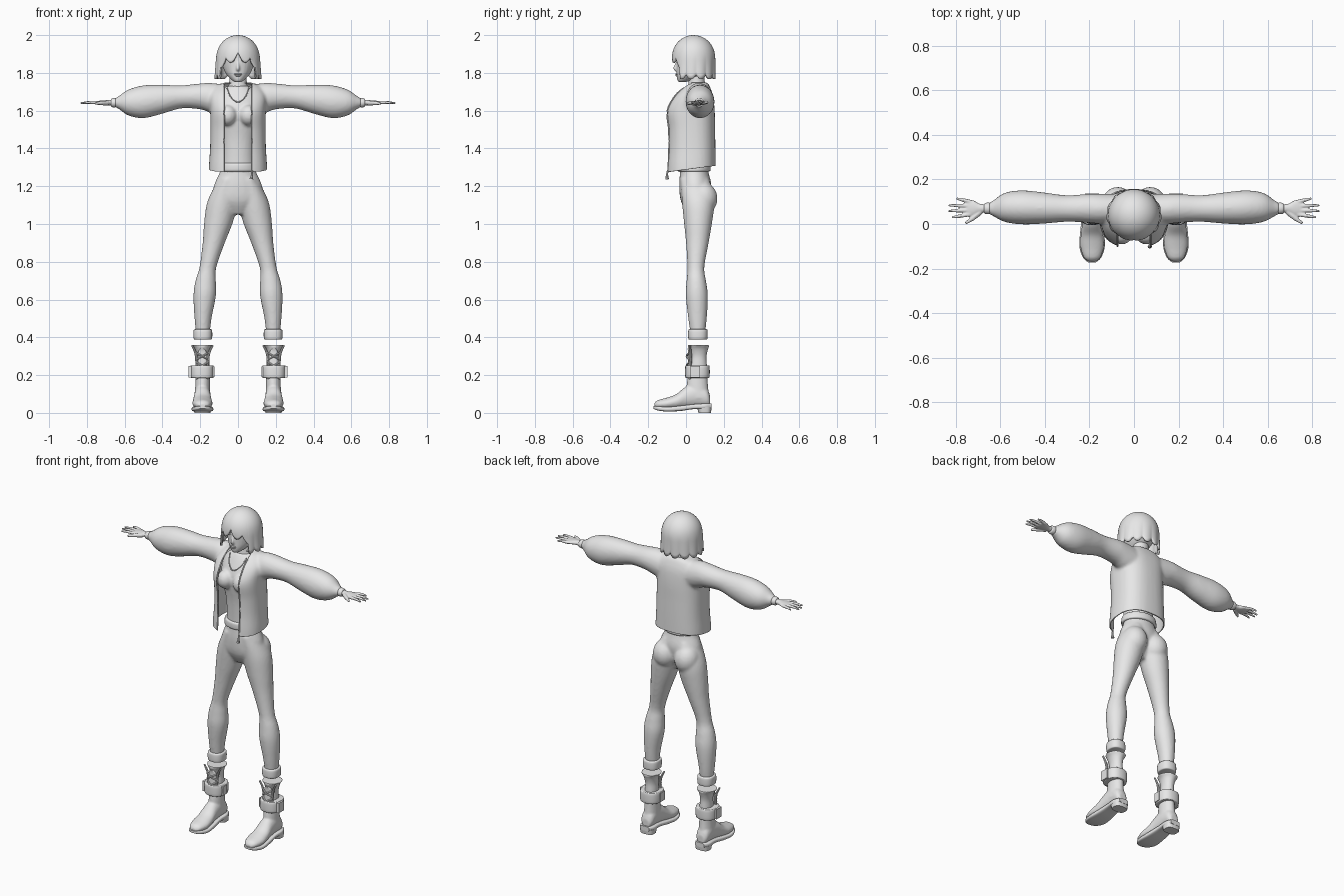
import bpy, bmesh, math
from mathutils import Vector, Matrix

if "Cube" in bpy.data.objects:
    bpy.data.objects.remove(bpy.data.objects["Cube"])

grey = bpy.data.materials.new("plain_grey")
grey.use_nodes = True
grey.diffuse_color = (.8, .8, .8, 1)
grey.node_tree.nodes["Principled BSDF"].inputs["Base Color"].default_value = (.8, .8, .8, 1)


def spline(a, b, c, d, f):
    return tuple(.5 * (2 * q + (r - p) * f + (2 * p - 5 * q + 4 * r - s) * f * f
                       + (3 * q - p - 3 * r + s) * f ** 3) for p, q, r, s in zip(a, b, c, d))


def smooth_rows(rows, steps):
    """Fill in a smooth curve through the given rows."""
    out = []
    for i in range(len(rows) - 1):
        a, d = rows[max(i - 1, 0)], rows[min(i + 2, len(rows) - 1)]
        out += [spline(a, rows[i], rows[i + 1], d, k / steps) for k in range(steps)]
    return out + [rows[-1]]


def loft(bm, rows, axis="z", power=2.0, sides=28, steps=4, flip=1):
    """Closed skin through rounded sections; row = position, low/high, low/high."""
    rings = []
    for t, u0, u1, v0, v1 in smooth_rows(rows, steps):
        ring = []
        for k in range(sides):
            a = math.tau * k / sides
            c, s = math.cos(a), math.sin(a)
            u = (u0 + u1) / 2 + (u1 - u0) / 2 * math.copysign(abs(c) ** (2 / power), c)
            v = (v0 + v1) / 2 + (v1 - v0) / 2 * math.copysign(abs(s) ** (2 / power), s)
            co = {"z": (u, v, t), "x": (t * flip, u, v), "y": (u, t, v)}[axis]
            ring.append(bm.verts.new(co))
        rings.append(ring)
    for lo, hi in zip(rings, rings[1:]):
        for k in range(sides):
            j = (k + 1) % sides
            bm.faces.new((lo[k], lo[j], hi[j], hi[k]))
    bm.faces.new(rings[0])
    bm.faces.new(rings[-1])


def upright(rows):
    """Centred sections: height, half width, front, back."""
    return [(z, -w, w, f, b) for z, w, f, b in rows]


def ball(bm, centre, radii):
    m = Matrix.Translation(centre) @ Matrix.Diagonal((*radii, 1))
    bmesh.ops.create_uvsphere(bm, u_segments=20, v_segments=12, radius=1, matrix=m)


def box(bm, centre, size):
    m = Matrix.Translation(centre) @ Matrix.Diagonal((*size, 1))
    bmesh.ops.create_cube(bm, size=1, matrix=m)


def tube(bm, points, radii, sides=8, steps=4):
    """Round tube along a smooth path with one radius per point."""
    rows = smooth_rows([(*p, r) for p, r in zip(points, radii)], steps)
    path = [Vector(r[:3]) for r in rows]
    rings = []
    for i, p in enumerate(path):
        d = path[min(i + 1, len(path) - 1)] - path[max(i - 1, 0)]
        m = d.to_track_quat("Z", "Y").to_matrix()
        rings.append([bm.verts.new(p + m @ Vector((math.cos(math.tau * k / sides),
                      math.sin(math.tau * k / sides), 0)) * rows[i][3]) for k in range(sides)])
    for lo, hi in zip(rings, rings[1:]):
        for k in range(sides):
            j = (k + 1) % sides
            bm.faces.new((lo[k], lo[j], hi[j], hi[k]))
    bm.faces.new(rings[0])
    bm.faces.new(rings[-1])


def mirror(bm):
    new = bmesh.ops.duplicate(bm, geom=bm.verts[:] + bm.edges[:] + bm.faces[:])["geom"]
    for v in new:
        if isinstance(v, bmesh.types.BMVert):
            v.co.x *= -1


def finish(bm, name, both=False, voxel=0, relax=5, shell=0, cut=None):
    """Turn the bmesh into an object, optionally fused, trimmed and thickened."""
    if both:
        mirror(bm)
    bmesh.ops.recalc_face_normals(bm, faces=bm.faces[:])
    mesh = bpy.data.meshes.new(name)
    bm.to_mesh(mesh)
    bm.free()
    ob = bpy.data.objects.new(name, mesh)
    bpy.context.collection.objects.link(ob)
    if voxel:
        mod = ob.modifiers.new("fuse", "REMESH")
        mod.mode, mod.voxel_size = "VOXEL", voxel
        mod = ob.modifiers.new("relax", "SMOOTH")
        mod.iterations = relax
        graph = bpy.context.evaluated_depsgraph_get()
        fused = bpy.data.meshes.new_from_object(ob.evaluated_get(graph))
        ob.modifiers.clear()
        ob.data = fused
        fused.name = name
    if cut:
        trim = bmesh.new()
        trim.from_mesh(ob.data)
        cut(trim)
        trim.to_mesh(ob.data)
        trim.free()
    if shell:
        mod = ob.modifiers.new("thickness", "SOLIDIFY")
        mod.thickness, mod.offset = shell, -1
    ob.data.materials.clear()
    ob.data.materials.append(grey)
    bpy.ops.object.select_all(action="DESELECT")
    ob.select_set(True)
    bpy.context.view_layer.objects.active = ob
    bpy.ops.object.shade_smooth_by_angle(angle=math.radians(40))
    return ob


# Trousers: legs, hips and seat fused together
bm = bmesh.new()
loft(bm, [(.41, .15, .222, .025, .1), (.5, .14, .23, .012, .11), (.62, .117, .236, -.001, .116),
          (.7, .117, .225, .003, .106), (.77, .115, .204, .008, .097), (.9, .07, .187, 0, .12),
          (1, .03, .18, -.01, .137), (1.1, .003, .167, -.02, .15), (1.17, 0, .14, -.025, .145),
          (1.24, 0, .1, -.03, .12)])
ball(bm, (.073, .09, 1.135), (.073, .077, .085))
mirror(bm)
loft(bm, upright([(1.05, .05, .01, .09), (1.12, .13, -.027, .12), (1.2, .128, -.036, .135),
                  (1.27, .098, -.032, .12), (1.3, .093, -.03, .115)]))
finish(bm, "trousers", voxel=.008)

# Shirt with bust, belt, neck
bm = bmesh.new()
ball(bm, (.055, -.042, 1.575), (.05, .05, .055))
mirror(bm)
loft(bm, upright([(1.27, .095, -.035, .115), (1.35, .088, -.036, .11), (1.45, .095, -.042, .12),
                  (1.55, .12, -.056, .13), (1.62, .125, -.052, .13), (1.69, .11, -.02, .12),
                  (1.73, .06, .005, .1)]))
finish(bm, "shirt", voxel=.008)
bm = bmesh.new()
loft(bm, upright([(1.278, .1, -.038, .122), (1.285, .106, -.046, .13), (1.315, .102, -.046, .128),
                  (1.323, .096, -.038, .12)]))
finish(bm, "belt")
bm = bmesh.new()
loft(bm, upright([(1.68, .075, 0, .115), (1.74, .048, .012, .1), (1.82, .045, .015, .1)]))
finish(bm, "neck")

# Jacket: body and balloon sleeves fused, then opened at hem and front
OPENING = .074


def open_jacket(bm):
    def slice_at(point, normal, clear=False):
        bmesh.ops.bisect_plane(bm, geom=bm.verts[:] + bm.edges[:] + bm.faces[:], plane_co=point,
                               plane_no=normal, clear_inner=clear)
    slice_at((0, -.1, 1.275), (0, -.13, 1), True)
    slice_at((OPENING, 0, 0), (1, 0, 0))
    slice_at((-OPENING, 0, 0), (1, 0, 0))
    slice_at((0, .03, 0), (0, 1, 0))
    front = [f for f in bm.faces if abs(f.calc_center_median().x) < OPENING
             and f.calc_center_median().y < .03]
    bmesh.ops.delete(bm, geom=front, context="FACES")


bm = bmesh.new()
loft(bm, upright([(1.2, .155, -.108, .157), (1.3, .154, -.105, .157), (1.4, .148, -.098, .156),
                  (1.5, .146, -.099, .154), (1.6, .147, -.107, .152), (1.68, .15, -.062, .143),
                  (1.73, .115, -.012, .125), (1.75, .065, .01, .112)]), power=2.5, sides=40)
for side in (1, -1):
    loft(bm, [(.08, 0, .135, 1.57, 1.74), (.15, 0, .136, 1.59, 1.747), (.2, .005, .136, 1.607, 1.744),
              (.3, .01, .129, 1.612, 1.734), (.4, .002, .141, 1.584, 1.737),
              (.5, -.002, .151, 1.56, 1.734), (.58, .009, .14, 1.574, 1.712),
              (.63, .034, .107, 1.608, 1.678), (.655, .047, .093, 1.62, 1.664)], "x", flip=side)
finish(bm, "jacket", voxel=.009, shell=.006, cut=open_jacket)

# Zip edges, pull and necklace
edge = [(1.275, -.095), (1.4, -.09), (1.5, -.091), (1.6, -.099), (1.68, -.057), (1.72, -.012)]
bm = bmesh.new()
tube(bm, [(OPENING, y, z) for z, y in edge], [.004] * len(edge))
finish(bm, "zip_edges", both=True)
bm = bmesh.new()
tube(bm, [(OPENING, -.097, 1.285), (OPENING, -.1, 1.26), (OPENING - .003, -.1, 1.238)], [.004, .006, .01])
finish(bm, "zip_pull")
bm = bmesh.new()
tube(bm, [(-.058, .005, 1.72), (-.04, -.03, 1.675), (0, -.05, 1.645), (.04, -.03, 1.675),
          (.058, .005, 1.72)], [.003] * 5)
finish(bm, "necklace")

# Head and facial features
bm = bmesh.new()
loft(bm, upright([(1.752, .018, -.04, .0), (1.765, .036, -.047, .05), (1.79, .06, -.05, .1),
                  (1.82, .076, -.05, .13), (1.87, .087, -.05, .14), (1.92, .085, -.046, .135),
                  (1.96, .06, -.015, .11), (1.975, .02, .02, .07)]))
tube(bm, [(0, -.045, 1.865), (0, -.054, 1.835), (0, -.057, 1.822), (0, -.047, 1.812)],
     [.005, .008, .01, .007])
finish(bm, "head", voxel=.005, relax=3)
bm = bmesh.new()
ball(bm, (.035, -.042, 1.862), (.017, .006, .007))
tube(bm, [(.015, -.05, 1.878), (.037, -.046, 1.887), (.06, -.03, 1.878)], [.002, .004, .002])
tube(bm, [(.016, -.047, 1.864), (.035, -.049, 1.872), (.055, -.036, 1.867)], [.002, .003, .002])
finish(bm, "eyes_and_brows", both=True)
bm = bmesh.new()
for z, w in ((1.793, .02), (1.786, .016)):
    ball(bm, (0, -.049, z), (w, .007, .005))
finish(bm, "lips")

# Bobbed hair: dome with parted fringe and scalloped locks
bm = bmesh.new()
cols, rows = 144, 18
grid = []
for i in range(cols):
    a = math.tau * i / cols
    turn = min(a, math.tau - a)
    lock = abs(math.sin(6.5 * (math.pi - turn)))
    if turn < .9:
        low = 1.91 - .05 * turn - .04 * abs(math.sin(turn * 5.2))
    else:
        low = 1.795 - .028 * lock ** .6
    line = []
    for j in range(rows + 1):
        z = 2 - (2 - low) * (j / rows) ** 1.7
        up = max(0, (z - 1.875) / .125)
        down = max(0, (1.9 - z) / .12)
        r = max(0, 1 - up ** 2.1) ** .5 + .04 * min(down, 1) * (lock - .2)
        flare = 1 + .05 * min(down, 1)
        line.append(bm.verts.new((.115 * r * flare * math.sin(a), .04 - .115 * r * math.cos(a), z)))
    grid.append(line)
for i in range(cols):
    a, b = grid[i], grid[(i + 1) % cols]
    for j in range(rows):
        bm.faces.new((a[j], a[j + 1], b[j + 1], b[j]))
bmesh.ops.remove_doubles(bm, verts=bm.verts[:], dist=.0001)
finish(bm, "hair", shell=.012)

# Hands with wrist bands
bm = bmesh.new()
loft(bm, [(.64, .05, .09, 1.625, 1.66), (.69, .05, .09, 1.628, 1.656), (.72, .036, .106, 1.63, 1.654),
          (.75, .034, .108, 1.632, 1.65), (.76, .045, .1, 1.636, 1.646)], "x")
for y, tip, reach in ((.1, .115, .798), (.081, .084, .832), (.062, .058, .835), (.043, .03, .818)):
    tube(bm, [(.735, y, 1.641), ((.735 + reach) / 2, (y + tip) / 2, 1.644), (reach, tip, 1.64)],
         [.0095, .0085, .005])
tube(bm, [(.69, .055, 1.64), (.725, .025, 1.64), (.757, .003, 1.637)], [.014, .011, .006])
finish(bm, "hands", both=True, voxel=.004, relax=2)
bm = bmesh.new()
loft(bm, [(.645, .05, .09, 1.624, 1.66), (.65, .044, .096, 1.617, 1.667),
          (.668, .046, .094, 1.619, 1.665), (.673, .052, .088, 1.625, 1.659)], "x")
finish(bm, "wrist_bands", both=True)

# Boots: foot and shaft fused, sole, heel
bm = bmesh.new()
loft(bm, [(-.168, .172, .205, .028, .05), (-.15, .15, .226, .022, .067), (-.1, .135, .241, .018, .081),
          (-.05, .138, .239, .02, .1), (0, .144, .233, .025, .14), (.06, .146, .23, .03, .16),
          (.11, .15, .226, .03, .13), (.128, .165, .21, .035, .09)], "y")
loft(bm, [(.08, .146, .231, .005, .124), (.15, .148, .226, .004, .116), (.25, .15, .222, .018, .111),
          (.3, .154, .221, .024, .109), (.34, .147, .232, .013, .118), (.36, .13, .248, .007, .126)])
finish(bm, "boots", both=True, voxel=.006, relax=3)
bm = bmesh.new()
loft(bm, [(-.173, .172, .205, .022, .036), (-.15, .147, .229, .013, .036), (-.1, .131, .245, .007, .032),
          (-.03, .135, .241, .01, .038), (.04, .143, .234, .02, .046), (.1, .142, .236, .02, .05),
          (.136, .157, .219, .022, .05)], "y", power=4)
loft(bm, [(0, .146, .231, .066, .132), (.03, .143, .235, .058, .136)], power=3, steps=1)
finish(bm, "soles_and_heels", both=True)

# Ankle cuffs and boot straps with buckles
bm = bmesh.new()
for low, high, x0, x1, y0, y1 in ((.388, .443, .137, .235, .012, .114), (.185, .252, .128, .252, -.004, .125)):
    g = .007
    loft(bm, [(low, x0 + g, x1 - g, y0 + g, y1 - g), (low + g, x0, x1, y0, y1),
              (high - g, x0, x1, y0, y1), (high, x0 + g, x1 - g, y0 + g, y1 - g)], power=2.4)
box(bm, (.253, .05, .218), (.016, .05, .06))
box(bm, (.13, .05, .218), (.012, .04, .055))
finish(bm, "cuffs_and_straps", both=True)

# Crossed laces on a raised tongue, with top flaps
bm = bmesh.new()
for z in (.2, .25, .3):
    for d in (1, -1):
        tube(bm, [(.189 - d * .032, .018, z - .018), (.189, .003, z), (.189 + d * .032, .018, z + .018)],
             [.005] * 3)
loft(bm, [(.2, .168, .21, .006, .03), (.31, .165, .213, .012, .035), (.34, .18, .2, .008, .025)], power=3)
for d in (1, -1):
    tube(bm, [(.189 + d * .03, .02, .18), (.189 + d * .032, .024, .3), (.189 + d * .055, .02, .358)],
         [.007, .007, .005])
finish(bm, "laces", both=True)
